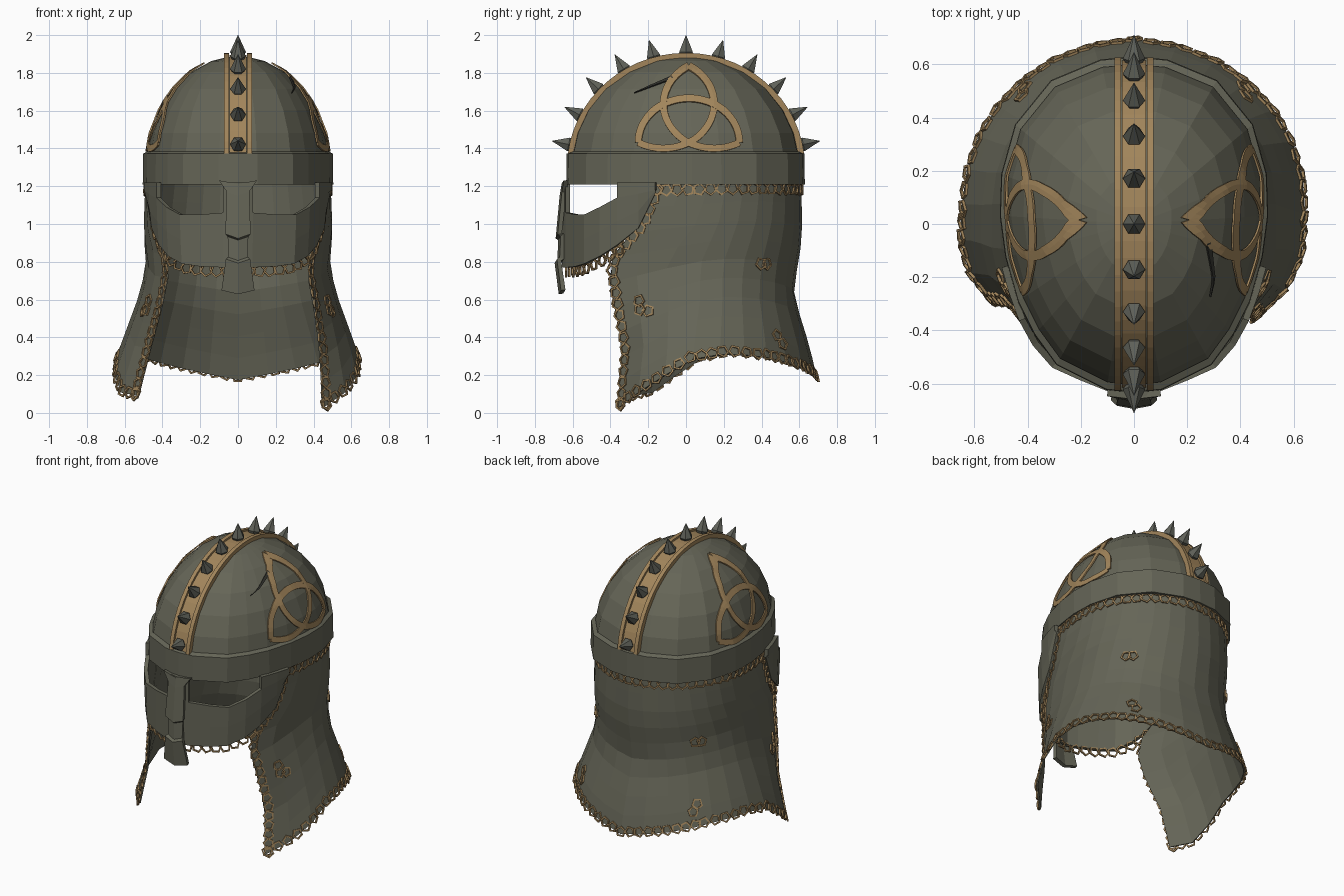
import bpy, math, random
from mathutils import Vector
from mathutils.bvhtree import BVHTree

random.seed(4)
old = bpy.data.objects.get("Cube")
if old:
    bpy.data.objects.remove(old, do_unlink=True)


def material(name, rgb):
    m = bpy.data.materials.new(name)
    m.use_nodes = True
    m.diffuse_color = (*rgb, 1)
    m.node_tree.nodes["Principled BSDF"].inputs["Base Color"].default_value = (*rgb, 1)
    return m


IRON = material("dull iron", (0.13, 0.13, 0.095))
STEEL = material("grey steel", (0.115, 0.12, 0.1))
GOLD = material("old gold", (0.36, 0.235, 0.105))
DARK = material("dark scratch", (0.03, 0.03, 0.025))


def make(name, verts, faces, mat, thick=0.0):
    me = bpy.data.meshes.new(name)
    me.from_pydata([tuple(v) for v in verts], [], faces)
    me.materials.append(mat)
    ob = bpy.data.objects.new(name, me)
    bpy.context.collection.objects.link(ob)
    if thick:
        mod = ob.modifiers.new("thickness", "SOLIDIFY")
        mod.thickness = thick
        mod.offset = 0
    return ob


def grid(rows, closed=False):
    """Vertices and quads joining equal-length rows of points."""
    n = len(rows[0])
    faces = []
    for r in range(len(rows) - 1):
        for i in range(n if closed else n - 1):
            j = (i + 1) % n
            faces.append((r * n + i, r * n + j, (r + 1) * n + j, (r + 1) * n + i))
    return [Vector(p) for row in rows for p in row], faces


def interp(t, table):
    """Linear lookup of a row of values by its first column."""
    if t <= table[0][0]:
        return table[0][1:]
    for a, b in zip(table, table[1:]):
        if t <= b[0]:
            f = (t - a[0]) / (b[0] - a[0])
            return [p + (q - p) * f for p, q in zip(a[1:], b[1:])]
    return table[-1][1:]


# Egg-shaped plan of the helmet, front to back, then mirrored
HALF = [(0, -.61), (.1, -.6), (.28, -.51), (.36, -.4), (.42, -.28), (.465, -.12),
        (.485, .03), (.48, .18), (.43, .36), (.3, .52), (.12, .595), (0, .605)]
PLAN = HALF + [(-x, y) for x, y in HALF[-2:0:-1]]


def ring_at(scale, z):
    return [(x * scale, y * scale, z) for x, y in PLAN]


# Dome
CZ, RZ, RY = 1.3, 0.588, 0.612
dome_rows = [ring_at(math.cos(a), CZ + RZ * math.sin(a))
             for a in map(math.radians, (6, 18, 31, 45, 59, 73, 83))]
dv, df = grid(dome_rows, True)
dv.append(Vector((0, 0, CZ + RZ)))
n = len(PLAN)
df += [(len(dv) - 1 - n + i, len(dv) - 1 - n + (i + 1) % n, len(dv) - 1) for i in range(n)]
make("dome", dv, df, IRON)
dome_tree = BVHTree.FromPolygons(dv, df)

# Brow band
make("brow_band", *grid([ring_at(.99, 1.385), ring_at(1.035, 1.372),
                         ring_at(1.04, 1.21), ring_at(1, 1.21)], True), IRON)

# Face mask: x, y, lower edge, eye opening sill
COLS = [(0, -.645, .77, 1.21), (.075, -.625, .77, 1.06), (.2, -.575, .775, 1.05),
        (.3, -.53, .79, 1.05), (.37, -.45, .83, 1.09), (.42, -.36, .89, 1.14),
        (.46, -.25, .98, 1.16), (.485, -.16, 1.17, 1.19)]
both = [(-x, y, b, e) for x, y, b, e in COLS[:0:-1]] + COLS
mv, mf = grid([[(x, y, 1.22) for x, y, b, e in both],
               [(x, y, min(e, 1.18)) for x, y, b, e in both],
               [(x * .99, y, (b + e) / 2) for x, y, b, e in both],
               [(x * .97, y, b) for x, y, b, e in both]])


def is_eye(face):
    xs = [abs(mv[i].x) for i in face]
    return max(mv[i].z for i in face) > 1.2 and min(xs) > .05 and max(xs) < .43


make("face_mask", mv, [f for f in mf if not is_eye(f)], IRON, .025)

# Nose guard of three overlapping plates: z, half width, y
NOSE = [(1.23, .1, -.635), (1.17, .058, -.645), (.95, .064, -.668), (.94, .05, -.655),
        (.82, .052, -.658), (.81, .064, -.672), (.65, .085, -.65)]
make("nose_guard", *grid([[(-w, y, z), (0, y - .012, z - .02), (w, y, z)]
                          for z, w, y in NOSE]), IRON, .024)

# Mail curtain: height, side radius, back depth, front depth, front edge angle
FLARE = [(0, .74, .63, .575, -53), (.35, .62, .55, .6, -46), (.62, .52, .465, .74, -41),
         (.78, .48, .485, .77, -41.5), (.85, .49, .5, .77, -38),
         (1, .495, .51, .76, -27), (1.22, .485, .505, .75, -20)]
HEM = [(0, .025), (.14, .14), (.29, .28), (.43, .315), (.62, .29), (1, .175)]


def curtain(u, v):
    side, s = (1 if u >= 0 else -1), 1 - abs(u)
    bottom = interp(s, HEM)[0]
    if side < 0:
        bottom = max(bottom, .09)
    z = bottom + (1.22 - bottom) * v
    sx, back, front, edge = interp(z, FLARE)
    if side < 0:
        edge = max(edge, -42)
    a = math.radians(edge + (90 - edge) * s)
    return Vector((side * sx * math.cos(a), .1 + (back if a > 0 else front) * math.sin(a), z))


cv, cf = grid([[curtain(i / 10, r / 9) for i in range(-10, 11)] for r in range(10)])
make("mail_curtain", cv, cf, IRON, .01)
curtain_tree = BVHTree.FromPolygons(cv, cf)

# Mail links: small five-sided rings
link_v, link_f = [], []


def link(p, normal, r=.036):
    q = normal.to_track_quat("Z", "Y")
    turn, base = random.uniform(0, math.tau), len(link_v)
    for rad in (r, r * .7):
        for k in range(5):
            a = turn + math.tau * k / 5
            link_v.append(p + q @ Vector((rad * math.cos(a), rad * math.sin(a), 0)))
    for k in range(5):
        j = (k + 1) % 5
        link_f.append((base + k, base + j, base + 5 + j, base + 5 + k))


def link_on_curtain(p):
    loc, nor, _, _ = curtain_tree.find_nearest(Vector(p))
    if nor.dot(Vector((loc.x, loc.y - .1, 0))) < 0:
        nor = -nor
    link(loc + nor * .009, nor)


def walk(points, gap, place):
    run = gap
    for a, b in zip(points, points[1:]):
        run += (b - a).length
        if run >= gap:
            run = 0
            place(b)


T = [i / 200 for i in range(201)]
for v in (.015, .965):
    walk([curtain(2 * t - 1, v) for t in T], .055, link_on_curtain)
for u in (-.985, .985):
    walk([curtain(u, t) for t in T], .055, link_on_curtain)
# Loose clusters on the curtain
for side in (-1, 1):
    for y, z in ((.4, .79), (.46, .79), (-.26, .6), (-.25, .55), (-.2, .54), (.46, .4), (.5, .36)):
        link_on_curtain((side * (.5 if y < 0 else .4), y, z))
# Fringe hanging below the mask
fringe = [Vector((x * .96, y + .01, b - .02)) for x, y, b, e in both[2:-2]]
fine = [a.lerp(b, k / 20) for a, b in zip(fringe, fringe[1:]) for k in range(20)]
walk(fine, .058, lambda p: link(p, Vector((p.x, p.y, 0)).normalized()))
make("mail_links", link_v, link_f, GOLD, .01)


# Crest: flat centre strip with two raised rails
def crest(name, x0, x1, lift):
    rows = []
    for k in range(29):
        a = math.radians(7 + 166 * k / 28)
        pts = [(-(RY + d) * math.cos(a), CZ + (RZ + d) * math.sin(a)) for d in (-.03, lift)]
        (ya, za), (yb, zb) = pts
        rows.append([(x0, ya, za), (x0, yb, zb), (x1, yb, zb), (x1, ya, za)])
    make(name, *grid(rows, True), GOLD)


crest("crest_strip", -.045, .045, .008)
crest("crest_rail_left", .048, .074, .018)
crest("crest_rail_right", -.074, -.048, .018)

# Spikes: six-sided, with a tapered foot
for k in range(11):
    a = math.radians(11.5 + 15.7 * k)
    out = Vector((0, -math.cos(a), math.sin(a)))
    foot = Vector((0, -RY * math.cos(a), CZ + RZ * math.sin(a)))
    across = out.cross(Vector((1, 0, 0)))
    rows = [[foot + out * h + Vector((r * math.cos(t), 0, 0)) + across * r * math.sin(t)
             for t in (math.tau * j / 6 for j in range(6))]
            for h, r in ((-.01, .022), (.022, .042), (.112, .001))]
    make("crest_spike", *grid(rows, True), STEEL)


# Ornament bands laid on the dome sides
def ribbon(name, path, widths, side, mat):
    rows = []
    for i, p in enumerate(path):
        t = (path[min(i + 1, len(path) - 1)] - path[max(i - 1, 0)]).normalized()
        row = []
        for s in (-.5, 0, .5):
            q = p + Vector((-t.y, t.x)) * widths[i] * s
            hit, nor, _, _ = dome_tree.ray_cast(Vector((side * 2, q.x, q.y)), Vector((-side, 0, 0)))
            if hit is None:
                hit, nor = Vector((side * .15, q.x, q.y)), Vector((side, 0, 0))
            if nor.x * side < 0:
                nor = -nor
            row.append(hit + nor * .009)
        rows.append(row)
    make(name, *grid(rows), mat, .008)


TIP = .306
for side, label in ((1, "left"), (-1, "right")):
    for k in range(3):
        c = math.radians(90 + 120 * k)
        path = []
        for i in range(33):
            a = c + math.radians(-90 + 180 * i / 32)
            path.append(Vector((.015 - TIP / 2 * math.cos(c) + TIP * .866 * math.cos(a),
                                1.563 + .87 * (-TIP / 2 * math.sin(c) + TIP * .866 * math.sin(a)))))
        ribbon("knot_arc_" + label, path, [.036] * 33, side, GOLD)

# Battle scratch
line = [Vector((-.27, 1.69)).lerp(Vector((-.07, 1.77)), i / 8) for i in range(9)]
ribbon("scratch", line, [.002 + .014 * i / 8 for i in range(9)], 1, DARK)
